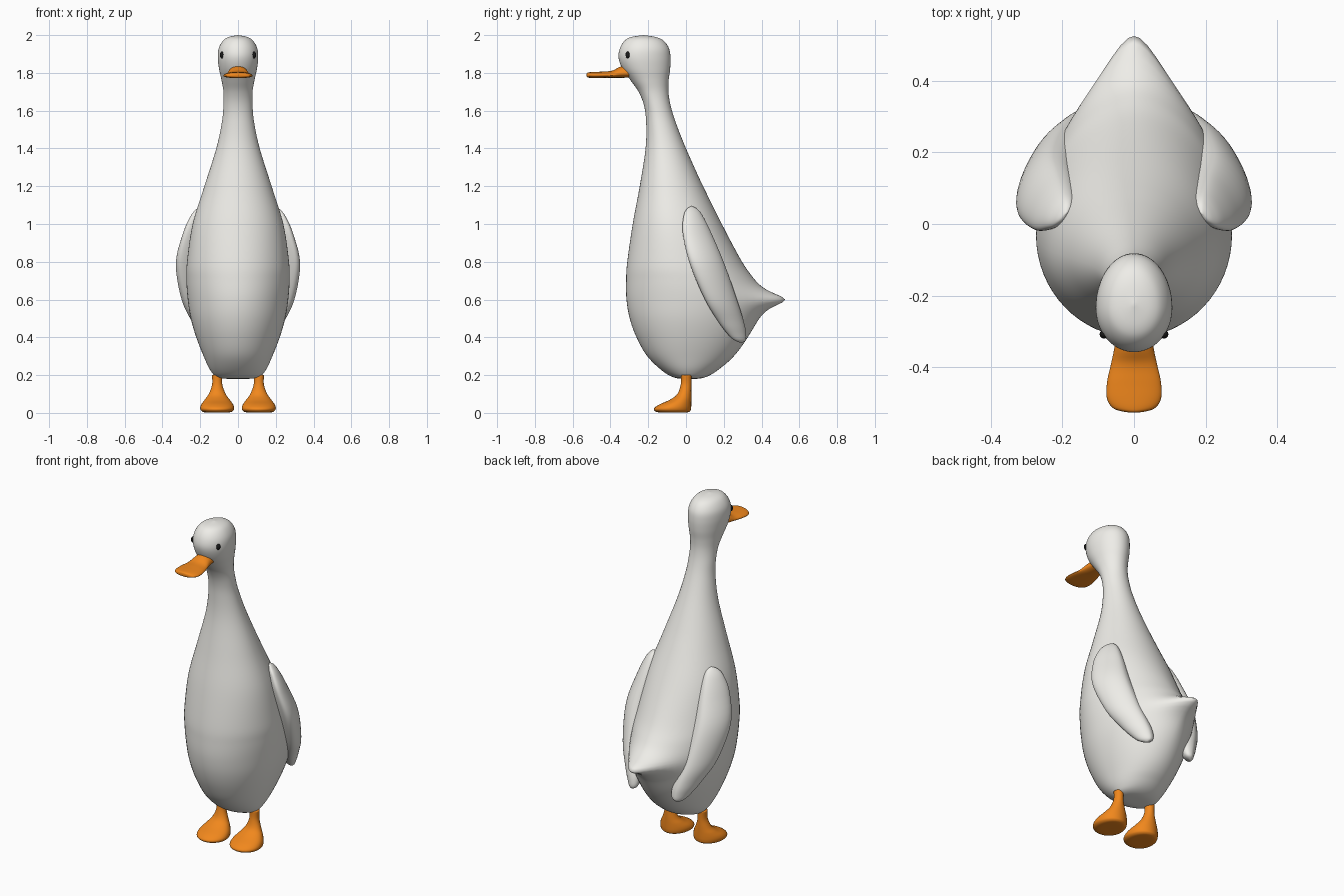
import bpy, bmesh, math
from mathutils import Vector


def material(name, rgb):
    m = bpy.data.materials.new(name)
    m.diffuse_color = (*rgb, 1)
    return m


WHITE = material("white", (0.86, 0.85, 0.81))
ORANGE = material("orange", (0.88, 0.245, 0.012))
BLACK = material("black", (0.01, 0.01, 0.01))


def smooth_rows(rows, steps):
    """Catmull-Rom interpolation between section rows."""
    p = [rows[0]] + rows + [rows[-1]]
    out = []
    for i in range(1, len(p) - 2):
        for k in range(steps):
            t = k / steps
            out.append([0.5 * (2 * b + (c - a) * t + (2 * a - 5 * b + 4 * c - d) * t * t
                               + (3 * b - a - 3 * c + d) * t ** 3)
                        for a, b, c, d in zip(*p[i - 1:i + 3])])
    return out + [list(rows[-1])]


def finish(name, bm, mat, mirror=False):
    bmesh.ops.remove_doubles(bm, verts=bm.verts, dist=0.0003)
    bmesh.ops.recalc_face_normals(bm, faces=bm.faces)
    me = bpy.data.meshes.new(name)
    bm.to_mesh(me)
    bm.free()
    me.shade_smooth()
    me.materials.append(mat)
    ob = bpy.data.objects.new(name, me)
    bpy.context.collection.objects.link(ob)
    if mirror:
        ob.modifiers.new("mirror", 'MIRROR')
    return ob


def loft(name, rows, place, mat, frac=0.5, mirror=False, n=48, steps=5):
    """Rows: (station, low, high, half width, centre x, high-side pointiness)."""
    bm = bmesh.new()
    rings = []
    for s, lo, hi, hw, cx, q in smooth_rows(rows, steps):
        mid = lo + frac * (hi - lo)
        ring = []
        for k in range(n):
            a = 2 * math.pi * k / n
            c, sn = math.cos(a), math.sin(a)
            if sn > 0:
                c = math.copysign(abs(c) ** q, c)
            d = sn * ((hi - mid) if sn > 0 else (mid - lo))
            ring.append(bm.verts.new(place(cx, hw * c, mid, d, s, sn)))
        rings.append(ring)
    for r0, r1 in zip(rings, rings[1:]):
        for k in range(n):
            j = (k + 1) % n
            bm.faces.new((r0[k], r0[j], r1[j], r1[k]))
    bm.faces.new(rings[0])
    bm.faces.new(rings[-1])
    return finish(name, bm, mat, mirror)


# Body, neck and head in one skin, with a conical tail pulled out of the back
def body_place(cx, x, mid, d, s, sn):
    r2 = ((s - 0.6) / 0.044) ** 2 + (x / 0.11) ** 2
    tail = 0.145 / (1 + r2) * max(sn, 0) ** 1.5
    if s > 1.2 or s < 0.25:
        tail = 0
    return Vector((x, mid + d + tail, s))


body = [
    (0.18, 0.02, 0.02, 0, 0, 1), (0.185, -0.055, 0.09, 0.1, 0, 1),
    (0.22, -0.122, 0.16, 0.143, 0, 1), (0.3, -0.205, 0.25, 0.182, 0, 1),
    (0.4, -0.262, 0.32, 0.221, 0, 1.05), (0.5, -0.298, 0.365, 0.25, 0, 1.15),
    (0.6, -0.315, 0.38, 0.266, 0, 1.2), (0.7, -0.317, 0.345, 0.273, 0, 1.15),
    (0.8, -0.311, 0.29, 0.27, 0, 1.1), (1.0, -0.282, 0.188, 0.24, 0, 1),
    (1.2, -0.245, 0.09, 0.178, 0, 1), (1.4, -0.214, 0.0, 0.115, 0, 1),
    (1.54, -0.211, -0.055, 0.085, 0, 1), (1.63, -0.223, -0.082, 0.077, 0, 1),
    (1.7, -0.251, -0.093, 0.077, 0, 1), (1.76, -0.293, -0.092, 0.087, 0, 1),
    (1.82, -0.336, -0.084, 0.1, 0, 1),
    (1.88, -0.357, -0.082, 0.107, 0, 1), (1.93, -0.35, -0.09, 0.102, 0, 1),
    (1.97, -0.325, -0.118, 0.08, 0, 1), (1.99, -0.29, -0.16, 0.05, 0, 1),
    (2.0, -0.225, -0.225, 0, 0, 1)]
loft("body", body, body_place, WHITE, frac=0.45, n=64, steps=6)


# Folded wings: domed outside, sunk into the body, curving in toward the back
def wing_place(cx, x, mid, d, s, sn):
    return Vector((cx + (x if x > 0 else 1.6 * x) - 0.42 * d, mid + d, s))


wing = [
    (1.095, 0.03, 0.03, 0, 0.19, 1), (1.08, 0.004, 0.06, 0.015, 0.2, 1),
    (1.04, -0.013, 0.09, 0.03, 0.215, 1), (0.95, -0.017, 0.135, 0.043, 0.238, 1),
    (0.79, 0.02, 0.203, 0.055, 0.262, 1), (0.6, 0.1, 0.27, 0.054, 0.234, 1),
    (0.48, 0.173, 0.307, 0.044, 0.19, 1), (0.42, 0.218, 0.318, 0.033, 0.168, 1),
    (0.385, 0.255, 0.316, 0.02, 0.158, 1), (0.37, 0.295, 0.295, 0, 0.155, 1)]
loft("wing", wing, wing_place, WHITE, mirror=True)

# Flat spoon-shaped bill, lofted along y
beak = [
    (-0.527, 1.788, 1.788, 0, 0, 1), (-0.524, 1.778, 1.799, 0.03, 0, 1),
    (-0.513, 1.774, 1.803, 0.06, 0, 1), (-0.485, 1.772, 1.805, 0.076, 0, 1),
    (-0.44, 1.773, 1.807, 0.075, 0, 1), (-0.39, 1.774, 1.812, 0.064, 0, 1.1),
    (-0.34, 1.774, 1.835, 0.054, 0, 1.1), (-0.26, 1.776, 1.842, 0.045, 0, 1)]
loft("beak", beak, lambda cx, x, mid, d, s, sn: Vector((x, s, mid + d)),
     ORANGE, frac=0.35)

# Legs flaring into webbed feet
foot = [
    (0.2, -0.025, 0.03, 0.028, 0.11, 1), (0.15, -0.028, 0.028, 0.027, 0.11, 1),
    (0.1, -0.046, 0.028, 0.045, 0.11, 1), (0.07, -0.085, 0.028, 0.066, 0.11, 1),
    (0.045, -0.14, 0.028, 0.084, 0.11, 1), (0.025, -0.168, 0.027, 0.09, 0.11, 1),
    (0.01, -0.165, 0.022, 0.083, 0.11, 1), (0.002, -0.14, 0.0, 0.06, 0.11, 1),
    (0.002, -0.08, -0.08, 0, 0.11, 1)]
loft("leg_and_foot", foot,
     lambda cx, x, mid, d, s, sn: Vector((cx + x, mid + d, max(s, 0))),
     ORANGE, frac=0.45, mirror=True, n=32)

# Eyes
bm = bmesh.new()
bmesh.ops.create_uvsphere(bm, u_segments=20, v_segments=12, radius=1)
bmesh.ops.scale(bm, vec=(0.012, 0.012, 0.018), verts=bm.verts)
bmesh.ops.translate(bm, vec=(0.084, -0.308, 1.895), verts=bm.verts)
finish("eye", bm, BLACK, True)
